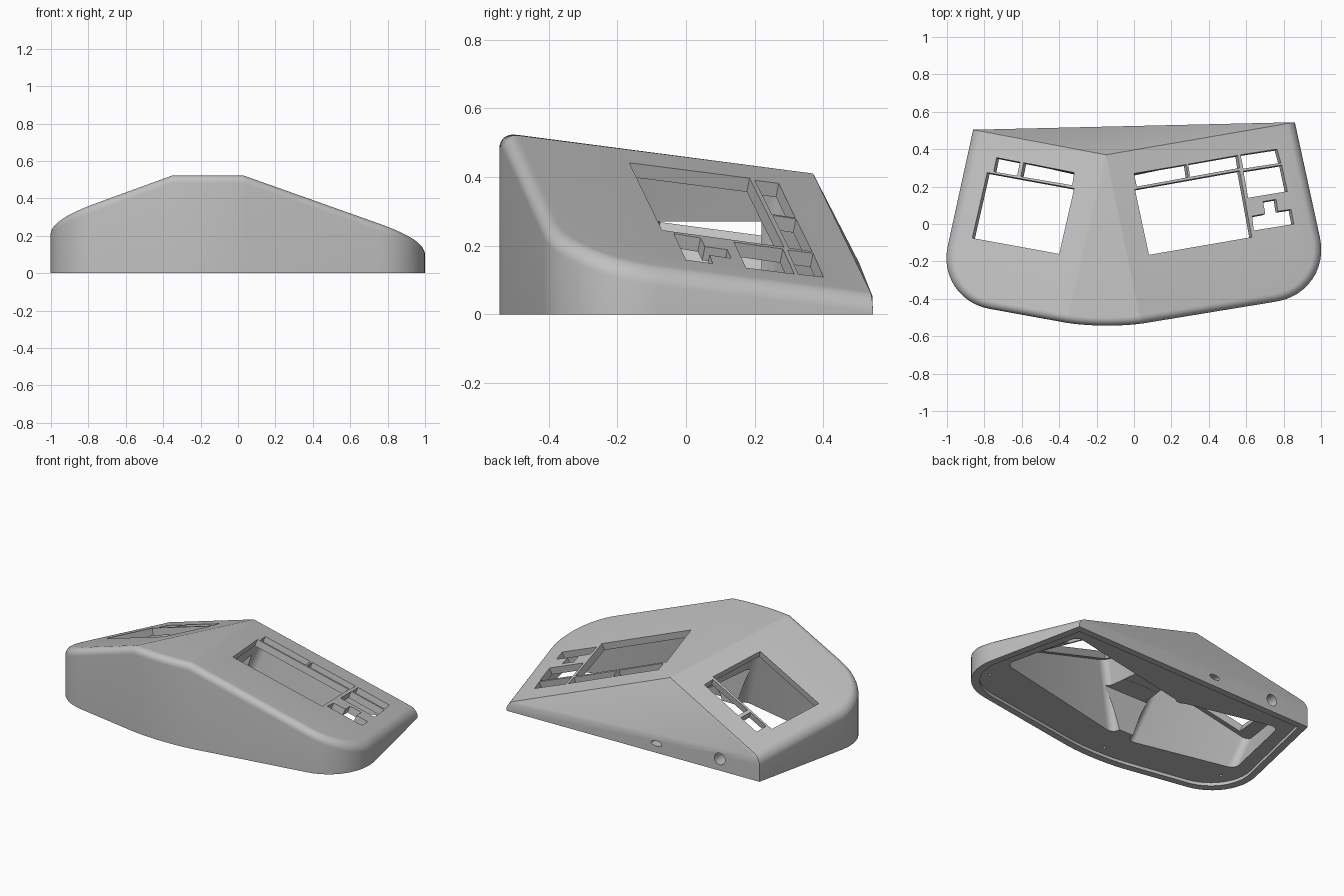
import bpy, bmesh, math
from mathutils import Vector

cube = bpy.data.objects.get("Cube")
if cube:
    bpy.data.objects.remove(cube, do_unlink=True)

grey = bpy.data.materials.new("mid_grey_plastic")
grey.use_nodes = True
grey.diffuse_color = (0.53, 0.53, 0.53, 1)
grey.node_tree.nodes["Principled BSDF"].inputs["Base Color"].default_value = (0.53, 0.53, 0.53, 1)


def plane_through(p, q, r):
    """Return a point and an upward normal with unit z."""
    p, q, r = Vector(p), Vector(q), Vector(r)
    n = (q - p).cross(r - p)
    return p, n / n.z


# Roof planes, all meeting at the rear apex
APEX = (-0.15, 0.37, 0.41)
RIDGE_L, RIDGE_R = (-0.36, -0.525, 0.527), (0.04, -0.535, 0.527)
BACK_L, BACK_R = (-0.86, 0.504, 0.15), (0.86, 0.544, 0.05)
left_roof = plane_through(RIDGE_L, APEX, BACK_L)
right_roof = plane_through(RIDGE_R, APEX, BACK_R)
middle_roof = plane_through(RIDGE_L, RIDGE_R, APEX)
back_roof = plane_through(APEX, BACK_L, BACK_R)


def rounded_corner(prev, corner, nxt, reach, steps=12):
    """Points of a rounded corner, tangent at the given reach."""
    prev, corner, nxt = Vector(prev), Vector(corner), Vector(nxt)
    a = corner + (prev - corner).normalized() * reach
    d = corner + (nxt - corner).normalized() * reach
    b, c = a.lerp(corner, 0.56), d.lerp(corner, 0.56)
    pts = []
    for i in range(steps + 1):
        t = i / steps
        s = 1 - t
        pts.append(a * s**3 + b * 3 * s * s * t + c * 3 * s * t * t + d * t**3)
    return pts


# Footprint, counter-clockwise from the back left corner
corners = [BACK_L[:2], (-1.058, -0.402), (-0.157, -0.565), (1.058, -0.366), BACK_R[:2]]
outline = [Vector(corners[0])]
for i, reach in ((1, 0.29), (2, 0.22), (3, 0.3)):
    outline += rounded_corner(corners[i - 1], corners[i], corners[i + 1], reach)
outline.append(Vector(corners[-1]))


def loft(name, bottom, top):
    """Closed solid between two matching rings."""
    bm = bmesh.new()
    lo = [bm.verts.new(p) for p in bottom]
    hi = [bm.verts.new(p) for p in top]
    bm.faces.new(lo[::-1])
    bm.faces.new(hi)
    for i in range(len(lo)):
        j = (i + 1) % len(lo)
        bm.faces.new((lo[i], lo[j], hi[j], hi[i]))
    bmesh.ops.recalc_face_normals(bm, faces=bm.faces)
    mesh = bpy.data.meshes.new(name)
    bm.to_mesh(mesh)
    bm.free()
    obj = bpy.data.objects.new(name, mesh)
    bpy.context.collection.objects.link(obj)
    return obj


def prism(name, pts, z0, z1):
    return loft(name, [(x, y, z0) for x, y in pts], [(x, y, z1) for x, y in pts])


def roof_prism(name, pts, roof, low, high):
    """Solid standing at right angles to a roof plane."""
    p, n = roof
    base = [Vector((x, y, p.z - n.x * (x - p.x) - n.y * (y - p.y))) for x, y in pts]
    return loft(name, [v + n * low for v in base], [v + n * high for v in base])


def soften(pts, reach):
    """Round every corner of a polygon."""
    out = []
    for i, p in enumerate(pts):
        out += rounded_corner(pts[i - 1], p, pts[(i + 1) % len(pts)], reach, 6)
    return out


# Body: footprint trimmed by the roof planes, outer edge rounded
body = prism("keyboard_case", outline, 0, 1)
bm = bmesh.new()
bm.from_mesh(body.data)
for point, normal in (middle_roof, left_roof, right_roof, back_roof):
    bmesh.ops.bisect_plane(bm, geom=bm.verts[:] + bm.edges[:] + bm.faces[:], dist=1e-5,
                           plane_co=point, plane_no=normal, clear_outer=True)
    rim = [e for e in bm.edges if e.is_boundary]
    if rim:
        bmesh.ops.holes_fill(bm, edges=rim, sides=0)
bmesh.ops.recalc_face_normals(bm, faces=bm.faces)
bm.normal_update()


def is_rim(edge):
    if len(edge.link_faces) != 2:
        return False
    wall, roof = sorted(edge.link_faces, key=lambda f: f.normal.z)
    return abs(wall.normal.z) < 0.01 and wall.normal.y < 0.9 and roof.normal.z > 0.7


bmesh.ops.bevel(bm, geom=[e for e in bm.edges if is_rim(e)], offset=0.045, segments=8,
                profile=0.5, affect='EDGES', clamp_overlap=False)
bmesh.ops.recalc_face_normals(bm, faces=bm.faces)
bm.to_mesh(body.data)
bm.free()

cutters = []

# Underside recess for a base plate
cutters.append(prism("base_recess", [(p.x * 0.955, p.y * 0.92) for p in outline], -0.1, 0.02))

# Deep pockets under each roof and the channel joining them
left_pocket = [(-0.815, 0.4), (-0.26, 0.3), (-0.34, -0.205), (-0.945, -0.1)]
right_pocket = [(-0.03, 0.3), (0.79, 0.435), (0.92, -0.05), (0.06, -0.2)]
cutters.append(roof_prism("left_pocket", soften(left_pocket, 0.045), left_roof, -0.6, -0.04))
cutters.append(roof_prism("right_pocket", soften(right_pocket, 0.045), right_roof, -0.6, -0.04))
channel = [(-0.38, -0.1), (0.08, -0.1), (0.08, 0.22), (-0.38, 0.22)]
cutters.append(prism("joining_channel", channel, -0.1, 0.27))
channel_front = [(-0.32, -0.23), (0.02, -0.23), (0.02, -0.05), (-0.32, -0.05)]
cutters.append(prism("channel_front", channel_front, -0.1, 0.269))

# Key openings through the roof
left_openings = [
    [(-0.785, 0.275), (-0.32, 0.19), (-0.4, -0.16), (-0.865, -0.075)],
    [(-0.735, 0.355), (-0.61, 0.33), (-0.625, 0.258), (-0.75, 0.28)],
    [(-0.59, 0.328), (-0.32, 0.275), (-0.33, 0.207), (-0.605, 0.254)],
]
right_openings = [
    [(0.005, 0.185), (0.565, 0.285), (0.63, -0.07), (0.08, -0.165)],
    [(0.0, 0.27), (0.28, 0.318), (0.29, 0.25), (0.015, 0.2)],
    [(0.29, 0.32), (0.555, 0.367), (0.565, 0.3), (0.3, 0.252)],
    [(0.57, 0.37), (0.765, 0.4), (0.785, 0.327), (0.585, 0.296)],
    [(0.585, 0.282), (0.79, 0.315), (0.82, 0.175), (0.61, 0.14)],
    [(0.69, 0.12), (0.76, 0.132), (0.77, 0.068), (0.84, 0.078), (0.855, 0.0),
     (0.64, -0.035), (0.632, 0.042), (0.702, 0.055)],
]
for openings, roof in ((left_openings, left_roof), (right_openings, right_roof)):
    for pts in openings:
        cutters.append(roof_prism("key_opening", pts, roof, -0.07, 0.1))


def round_hole(name, centre, radii, length, along_y):
    ring = [(radii[0] * math.cos(i * math.tau / 24), radii[1] * math.sin(i * math.tau / 24)) for i in range(24)]
    c = Vector(centre)
    ends = []
    for s in (-length / 2, length / 2):
        ends.append([c + (Vector((u, s, v)) if along_y else Vector((u, v, s))) for u, v in ring])
    return loft(name, *ends)


# Cable sockets in the back wall and small screw holes underneath
cutters.append(round_hole("cable_slot", (-0.16, 0.4, 0.058), (0.036, 0.016), 0.44, True))
cutters.append(round_hole("round_socket", (-0.59, 0.45, 0.073), (0.036, 0.036), 0.34, True))
for x, y in ((-0.86, -0.26), (0.88, -0.22), (-0.15, -0.44)):
    cutters.append(round_hole("screw_hole", (x, y, 0.03), (0.009, 0.009), 0.08, False))

# Carve everything out of the body
bpy.context.view_layer.objects.active = body
for cutter in cutters:
    cutter.hide_render = True
    mod = body.modifiers.new("carve", 'BOOLEAN')
    mod.operation = 'DIFFERENCE'
    mod.solver = 'EXACT'
    mod.object = cutter
    bpy.ops.object.modifier_apply(modifier=mod.name)
    bpy.data.objects.remove(cutter, do_unlink=True)

body.data.materials.clear()
body.data.materials.append(grey)
for o in bpy.context.selected_objects:
    o.select_set(False)
body.select_set(True)
bpy.ops.object.shade_smooth_by_angle(angle=math.radians(16))
